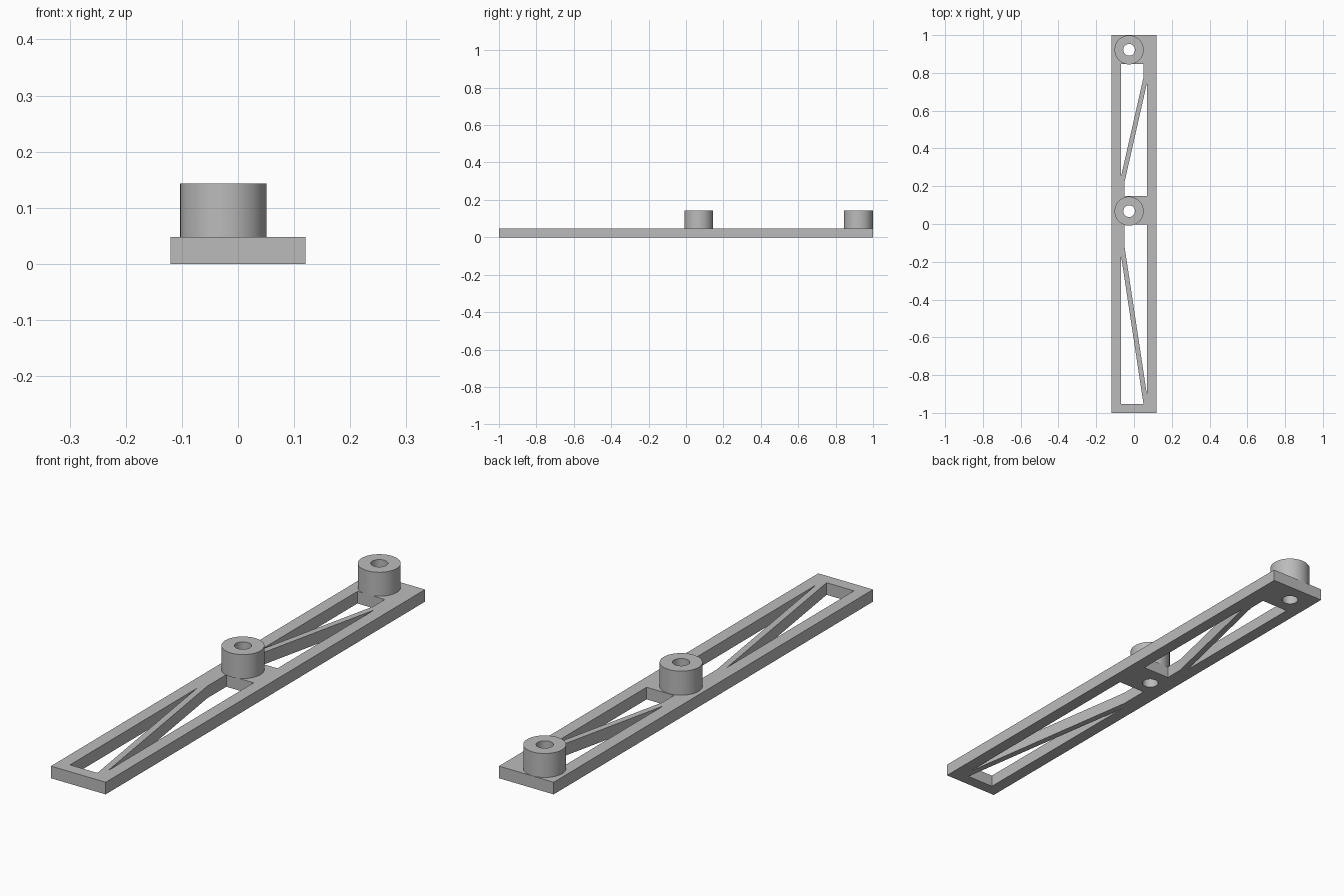
import bpy, bmesh, math

if "Cube" in bpy.data.objects:
    bpy.data.objects.remove(bpy.data.objects["Cube"], do_unlink=True)

# Single grey material
grey = bpy.data.materials.new("plain_grey")
grey.use_nodes = True
colour = (0.5, 0.5, 0.5, 1)
grey.diffuse_color = colour
grey.node_tree.nodes["Principled BSDF"].inputs["Base Color"].default_value = colour

PLATE_TOP, BOSS_TOP = 0.048, 0.143
BOSS_X, BOSS_R, HOLE_R = -0.026, 0.077, 0.031
BOSS_Y = {"middle_boss": 0.068, "rear_boss": 0.922}


def circle(x, y, r, n=64):
    return [(x + r * math.cos(math.tau * i / n), y + r * math.sin(math.tau * i / n))
            for i in range(n)]


def extrude_outline(name, loops, z0, z1):
    """Fill an outline with its inner holes and extrude it from z0 to z1."""
    curve = bpy.data.curves.new(name + "_outline", "CURVE")
    curve.dimensions = "2D"
    curve.fill_mode = "BOTH"
    curve.extrude = (z1 - z0) / 2
    for loop in loops:
        spline = curve.splines.new("POLY")
        spline.points.add(len(loop) - 1)
        for point, (x, y) in zip(spline.points, loop):
            point.co = (x, y, 0, 1)
        spline.use_cyclic_u = True
    helper = bpy.data.objects.new(name + "_helper", curve)
    bpy.context.collection.objects.link(helper)
    bpy.context.view_layer.update()
    evaluated = helper.evaluated_get(bpy.context.evaluated_depsgraph_get())
    mesh = bpy.data.meshes.new_from_object(evaluated)
    bpy.data.objects.remove(helper, do_unlink=True)

    bm = bmesh.new()
    bm.from_mesh(mesh)
    bmesh.ops.remove_doubles(bm, verts=bm.verts, dist=1e-5)
    bmesh.ops.translate(bm, verts=bm.verts, vec=(0, 0, (z0 + z1) / 2))
    bmesh.ops.recalc_face_normals(bm, faces=bm.faces)
    bm.to_mesh(mesh)
    bm.free()
    mesh.name = name
    mesh.materials.clear()
    mesh.materials.append(grey)
    obj = bpy.data.objects.new(name, mesh)
    bpy.context.collection.objects.link(obj)
    bpy.ops.object.select_all(action="DESELECT")
    obj.select_set(True)
    bpy.context.view_layer.objects.active = obj
    bpy.ops.object.shade_smooth_by_angle(angle=math.radians(30))
    return obj


# Flat frame: openings either side of each diagonal brace, plus bolt holes
frame = [(-0.12, -1), (0.12, -1), (0.12, 1), (-0.12, 1)]
rear_left = [(-0.07, 0.245), (0.05, 0.775), (0.05, 0.848), (-0.07, 0.848)]
rear_right = [(-0.05, 0.147), (0.07, 0.147), (0.07, 0.752), (-0.05, 0.222)]
front_left = [(-0.07, -0.952), (0.05, -0.952), (-0.07, -0.158)]
front_right = [(-0.05, -0.002), (-0.05, -0.12), (0.07, -0.914), (0.07, -0.002)]
holes = [circle(BOSS_X, y, HOLE_R) for y in BOSS_Y.values()]
extrude_outline("braced_plate",
                [frame, rear_left, rear_right, front_left, front_right] + holes,
                0, PLATE_TOP)

# Bored round bosses standing on the plate
for name, y in BOSS_Y.items():
    extrude_outline(name, [circle(BOSS_X, y, BOSS_R), circle(BOSS_X, y, HOLE_R)],
                    PLATE_TOP, BOSS_TOP)
